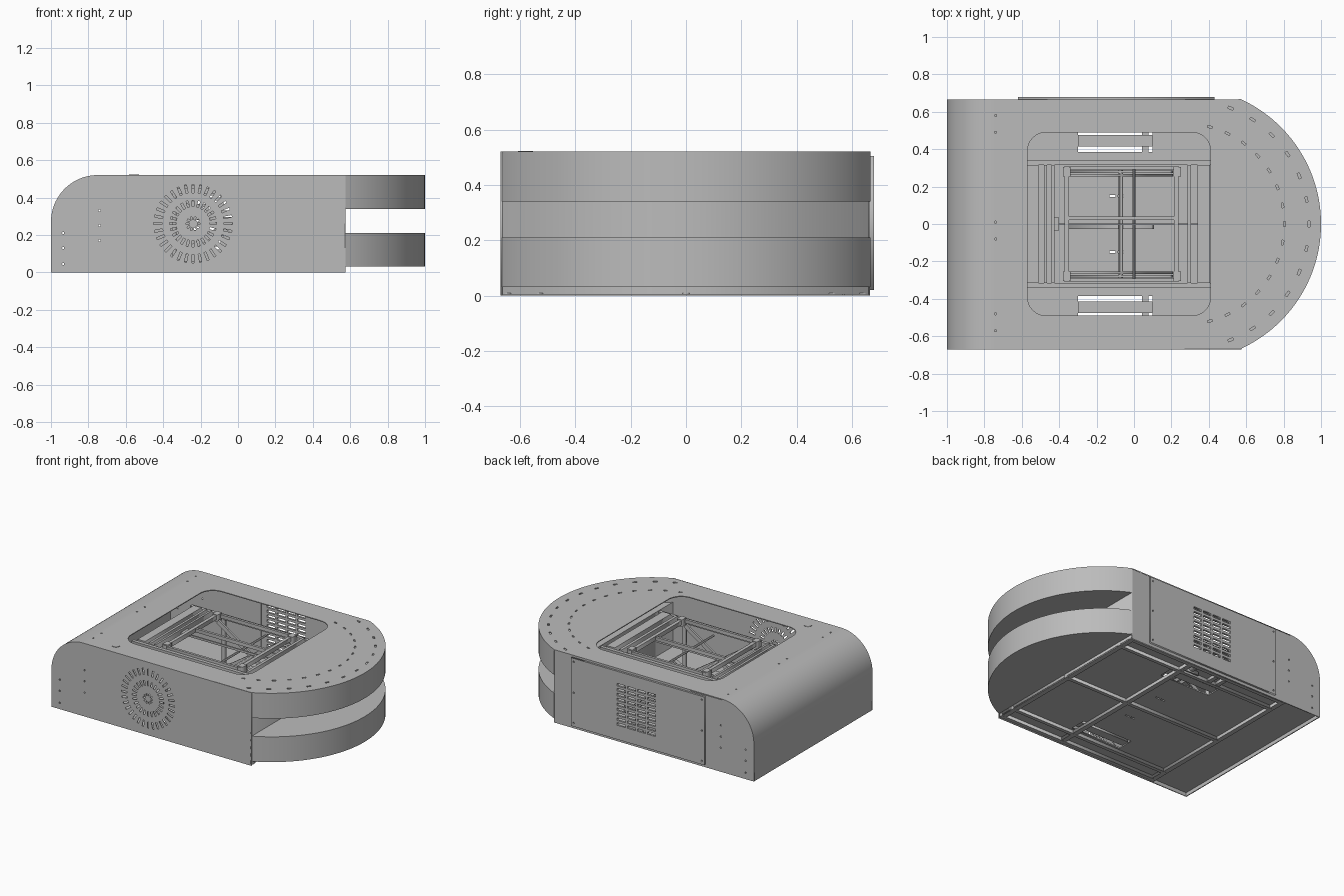
import bpy
import math
from mathutils import Matrix, Vector

if "Cube" in bpy.data.objects:
    bpy.data.objects.remove(bpy.data.objects["Cube"])

steel = bpy.data.materials.new("grey_steel")
steel.use_nodes = True
GREY = (0.5, 0.5, 0.5, 1)
steel.diffuse_color = GREY
steel.node_tree.nodes["Principled BSDF"].inputs["Base Color"].default_value = GREY

FRONT, BACK, JOINT, TOP = -0.67, 0.665, 0.575, 0.52
SHEET = 0.006
NOSE_X, NOSE_R = 0.267, 0.733


# ---- outline helpers ----
def arc(cx, cy, r, a0, a1, n=24):
    angles = [math.radians(a0 + (a1 - a0) * i / n) for i in range(n + 1)]
    return [(cx + r * math.cos(a), cy + r * math.sin(a)) for a in angles]


def rect(x0, x1, y0, y1, r=0):
    if not r:
        return [(x0, y0), (x1, y0), (x1, y1), (x0, y1)]
    return (arc(x1 - r, y1 - r, r, 0, 90, 8) + arc(x0 + r, y1 - r, r, 90, 180, 8)
            + arc(x0 + r, y0 + r, r, 180, 270, 8) + arc(x1 - r, y0 + r, r, 270, 360, 8))


def slot(cx, cy, length, width, angle):
    c, s = math.cos(angle), math.sin(angle)
    pts = rect(-length / 2, length / 2, -width / 2, width / 2)
    return [(cx + x * c - y * s, cy + x * s + y * c) for x, y in pts]


def hole(cx, cy, r=0.006):
    return arc(cx, cy, r, 0, 315, 7)


def ring(cx, cy, r, count, length, width, start=0, step=None, turn=0):
    step = step or 360 / count
    out = []
    for i in range(count):
        a = math.radians(start + i * step)
        out.append(slot(cx + r * math.cos(a), cy + r * math.sin(a), length, width, a + turn))
    return out


# ---- solid helpers ----
def plate(name, loops, low, high, upright=False):
    """Filled outline with holes, extruded along z, or along y when upright."""
    curve = bpy.data.curves.new(name, "CURVE")
    curve.dimensions = "2D"
    curve.fill_mode = "BOTH"
    curve.extrude = (high - low) / 2
    for loop in loops:
        sp = curve.splines.new("POLY")
        sp.points.add(len(loop) - 1)
        for p, (x, y) in zip(sp.points, loop):
            p.co = (x, y, 0, 1)
        sp.use_cyclic_u = True
    tmp = bpy.data.objects.new(name + "_outline", curve)
    bpy.context.collection.objects.link(tmp)
    bpy.context.view_layer.update()
    mesh = bpy.data.meshes.new_from_object(tmp.evaluated_get(bpy.context.evaluated_depsgraph_get()))
    bpy.data.objects.remove(tmp)
    mid = (low + high) / 2
    if upright:
        mesh.transform(Matrix.Translation((0, mid, 0)) @ Matrix.Rotation(math.pi / 2, 4, "X"))
    else:
        mesh.transform(Matrix.Translation((0, 0, mid)))
    return finish(name, mesh)


def finish(name, mesh):
    mesh.name = name
    mesh.materials.clear()
    mesh.materials.append(steel)
    ob = bpy.data.objects.new(name, mesh)
    bpy.context.collection.objects.link(ob)
    return ob


def box(name, x0, x1, y0, y1, z0, z1):
    return plate(name, [rect(x0, x1, y0, y1)], z0, z1)


def beam(name, a, b, width, height):
    """Square bar between two points that share the same y."""
    a, b = Vector(a), Vector(b)
    d, m = b - a, (a + b) / 2
    loop = slot(m.x, m.z, d.length, height, math.atan2(d.z, d.x))
    return plate(name, [loop], a.y - width / 2, a.y + width / 2, True)


def smooth(ob):
    bpy.ops.object.select_all(action="DESELECT")
    ob.select_set(True)
    bpy.context.view_layer.objects.active = ob
    bpy.ops.object.shade_smooth_by_angle(angle=math.radians(30))


# ---- side walls with rounded rear shoulder ----
side = [(-1, 0), (JOINT, 0), (JOINT, TOP)] + arc(-0.75, 0.27, 0.25, 90, 180)
rivets = [hole(-0.74, z) for z in (0.17, 0.25, 0.33)] + [hole(-0.935, z) for z in (0.045, 0.13, 0.21)]
fan_vent = (ring(-0.24, 0.26, 0.188, 32, 0.045, 0.011) + ring(-0.24, 0.26, 0.108, 24, 0.034, 0.011)
            + ring(-0.24, 0.26, 0.03, 10, 0.015, 0.009))
plate("front_wall", [side] + rivets + fan_vent, FRONT, FRONT + SHEET, True)
plate("back_wall", [side, rect(-0.28, 0.11, 0.09, 0.45)] + rivets, BACK - SHEET, BACK, True)

# ---- removable back panel with louvre grid and corner screws ----
louvres = [slot(-0.205 + 0.08 * i, 0.13 + 0.035 * j, 0.064, 0.018, 0)
           for i in range(4) for j in range(9)]
screws = [hole(x, z) for x in (-0.6, 0.41) for z in (0.045, 0.26, 0.48)]
plate("back_panel", [rect(-0.62, 0.43, 0.02, 0.505)] + louvres + screws, BACK, BACK + 0.014, True)

# ---- curved end cover ----
cover = arc(-0.75, 0.27, 0.25, 90, 180, 32) + [(-1, 0), (-1 + SHEET, 0)]
cover += arc(-0.75, 0.27, 0.25 - SHEET, 180, 90, 32)
smooth(plate("end_cover", [cover], FRONT, BACK, True))

# ---- top deck with opening and marker slots ----
half = math.degrees(math.asin(0.667 / NOSE_R))
nose_arc = arc(NOSE_X, 0, NOSE_R, -half, half, 64)
deck = [(-0.75, BACK), (-0.75, FRONT)] + nose_arc
opening = rect(-0.57, 0.41, -0.49, 0.49, 0.1)
markers = (ring(NOSE_X, 0, 0.668, 13, 0.03, 0.012, -68, 68 / 6, math.pi / 2)
           + ring(NOSE_X, 0, 0.537, 15, 0.026, 0.01, -75, 75 / 7, math.pi / 2))
deck_rivets = [hole(-0.74, y) for y in (-0.57, -0.48, -0.08, 0.01, 0.49, 0.58)]
plate("top_deck", [deck, opening] + markers + deck_rivets, TOP - SHEET, TOP)
smooth(plate("push_button", [arc(-0.555, -0.58, 0.027, 0, 345, 23)], TOP - 0.004, TOP + 0.003))

# ---- rounded nose: two hollow bands with a gap between ----
band = nose_arc + arc(NOSE_X, 0, NOSE_R - SHEET, half, -half, 64)
for name, z0, z1 in (("upper_nose", 0.34, 0.515), ("lower_nose", 0.03, 0.21)):
    smooth(plate(name + "_band", [band], z0, z1))
    plate(name + "_bottom", [nose_arc], z0, z0 + SHEET)
plate("lower_nose_top", [nose_arc], 0.21 - SHEET, 0.21)
box("nose_bulkhead", JOINT - SHEET, JOINT, FRONT, BACK, 0.01, 0.35)

# ---- floor with air openings and inspection slots ----
floor = rect(-1 + SHEET, JOINT, FRONT + SHEET, BACK - SHEET)
floor_holes = [rect(-0.3, 0.1, 0.385, 0.5), rect(-0.3, 0.1, -0.5, -0.385)]
floor_holes += [slot(x, y, 0.03, 0.01, 0) for x in (-0.115, -0.07) for y in (-0.15, 0.15)]
plate("floor", [floor] + floor_holes, 0.026, 0.034)
for s in (-1, 1):
    box("air_opening_bar", -0.3, 0.1, s * 0.445 - 0.03, s * 0.445 + 0.03, 0.034, 0.06)

# ---- underside rails ----
for x in (0.555, 0.06, -0.7):
    box("cross_rail", x - 0.017, x + 0.017, FRONT + SHEET, BACK - SHEET, 0.004, 0.026)
for y in (-0.645, -0.53, 0, 0.53, 0.64):
    box("long_rail", -0.7, JOINT, y - 0.013, y + 0.013, 0.003, 0.026)
box("cable_bracket", -0.06, 0.06, 0.565, 0.575, 0.0, 0.09)
smooth(plate("cable_gland", [arc(0, 0.04, 0.03, 0, 345, 23), arc(0, 0.04, 0.015, 0, 330, 11)],
             0.575, 0.61, True))
for x in (-0.17, -0.24):
    box("rail_bracket", x - 0.015, x + 0.015, 0.54, 0.62, 0.005, 0.026)

# ---- lift support frame below the opening ----
for s in (-1, 1):
    box("frame_long_tube", -0.6, 0.44, s * 0.328 - 0.012, s * 0.328 + 0.012, 0.42, 0.45)
    box("frame_leg", -0.35, -0.33, s * 0.328 - 0.012, s * 0.328 + 0.012, 0.034, 0.42)
    box("frame_leg", 0.23, 0.25, s * 0.328 - 0.012, s * 0.328 + 0.012, 0.034, 0.42)
for x0, x1 in ((-0.57, -0.51), (-0.482, -0.465), (-0.44, -0.425), (0.285, 0.305), (0.34, 0.405)):
    box("frame_cross_tube", x0, x1, -0.316, 0.316, 0.42, 0.46)

# ---- scissor lift: platform frame, crossed arms, guide ----
for x in (-0.36, 0.225):
    box("lift_cross_bar", x - 0.012, x + 0.012, -0.31, 0.31, 0.44, 0.47)
    box("lift_base_bar", x - 0.012, x + 0.012, -0.31, 0.31, 0.034, 0.06)
for y in (-0.3, 0.03, 0.3):
    box("lift_long_bar", -0.37, 0.235, y - 0.009, y + 0.009, 0.44, 0.465)
for y in (-0.28, 0.28):
    beam("scissor_arm_rising", (-0.34, y, 0.07), (0.2, y, 0.43), 0.014, 0.03)
    beam("scissor_arm_falling", (-0.34, y * 0.93, 0.43), (0.2, y * 0.93, 0.07), 0.014, 0.03)
    for x in (-0.36, 0.23):
        box("corner_block", x - 0.02, x + 0.02, y - 0.025, y + 0.025, 0.425, 0.475)
smooth(plate("scissor_pivot", [arc(-0.07, 0.25, 0.012, 0, 330, 11)], -0.29, 0.29, True))
beam("lift_actuator", (-0.34, -0.012, 0.09), (0.1, -0.012, 0.3), 0.03, 0.03)
smooth(plate("drive_screw", [arc(0, 0.4, 0.008, 0, 330, 11)], -0.31, 0.31, True))
box("guide_rail", -0.42, 0.405, -0.006, 0.004, 0.41, 0.425)
box("guide_end_block", -0.425, -0.4, -0.035, 0.035, 0.4, 0.44)
